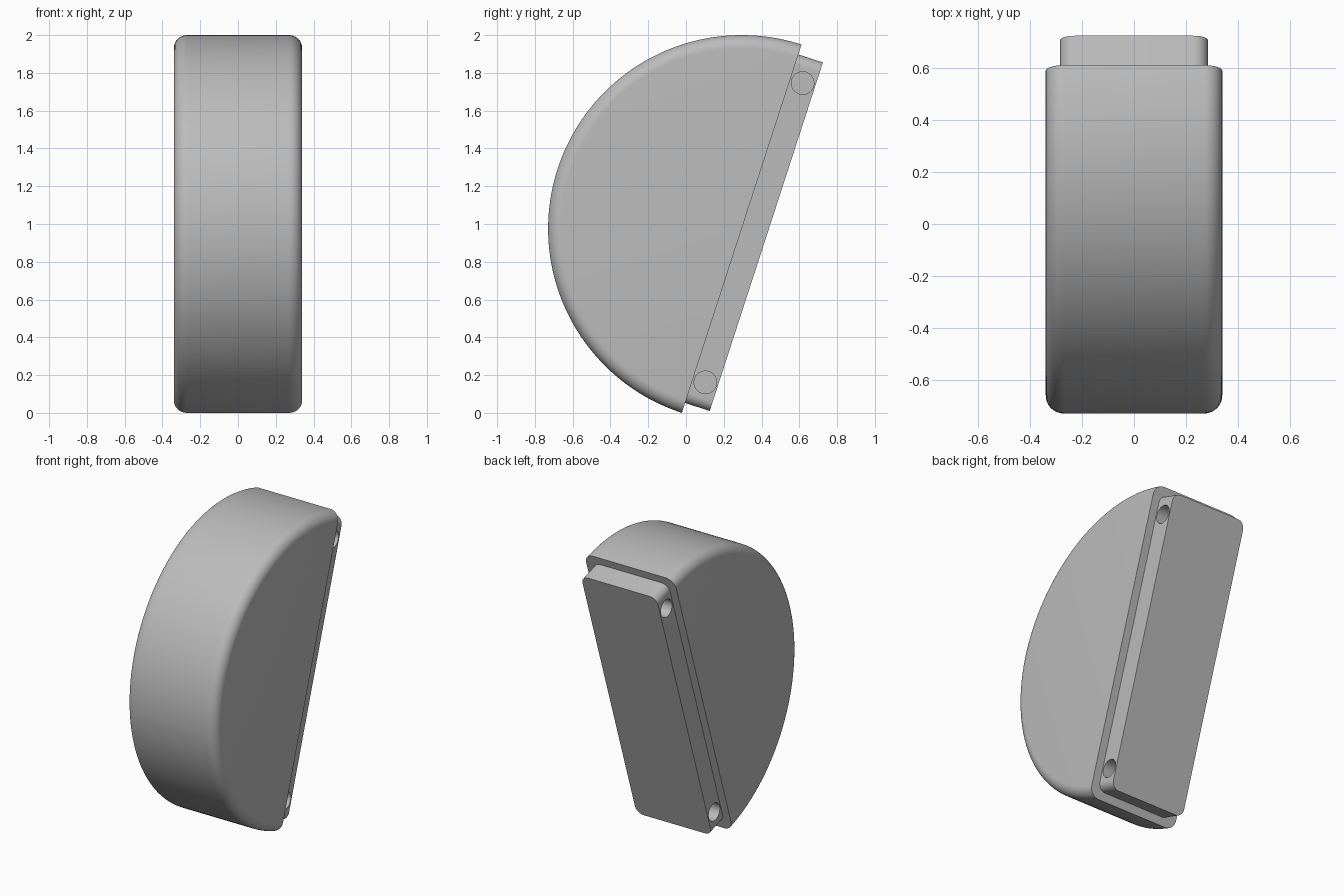
import bpy, bmesh, math
from mathutils import Matrix

if "Cube" in bpy.data.objects:
    bpy.data.objects.remove(bpy.data.objects["Cube"], do_unlink=True)

RADIUS, HALF_W, FILLET = 1.025, 0.34, 0.07
PLATE_W, PLATE_L, PLATE_T, PLATE_R = 0.285, 0.97, 0.137, 0.055
HOLE_R, HOLE_Z, HOLE_DEPTH = 0.06, 0.833, 0.1
PLACE = Matrix.Translation((0, 0.295, 0.975)) @ Matrix.Rotation(math.radians(-18), 4, 'X')

grey = bpy.data.materials.new("plain grey")
grey.use_nodes = True
grey.diffuse_color = (0.5, 0.5, 0.5, 1)
grey.node_tree.nodes["Principled BSDF"].inputs["Base Color"].default_value = (0.5, 0.5, 0.5, 1)


def corner(cx, cz, r, start, steps=10):
    """Points of a quarter arc."""
    return [(cx + r * math.cos(start + i * math.pi / 2 / steps),
             cz + r * math.sin(start + i * math.pi / 2 / steps)) for i in range(steps + 1)]


def make(name, bm):
    bmesh.ops.recalc_face_normals(bm, faces=bm.faces)
    mesh = bpy.data.meshes.new(name)
    bm.to_mesh(mesh)
    bm.free()
    mesh.materials.append(grey)
    ob = bpy.data.objects.new(name, mesh)
    bpy.context.collection.objects.link(ob)
    ob.matrix_world = PLACE
    return ob


def activate(ob):
    bpy.ops.object.select_all(action='DESELECT')
    ob.select_set(True)
    bpy.context.view_layer.objects.active = ob


# Half-round body: filleted section spun half a turn, flat back capped
bm = bmesh.new()
section = [(HALF_W, 0)]
section += corner(HALF_W - FILLET, RADIUS - FILLET, FILLET, 0)
section += corner(FILLET - HALF_W, RADIUS - FILLET, FILLET, math.pi / 2)
section += [(-HALF_W, 0)]
verts = [bm.verts.new((x, 0, z)) for x, z in section]
edges = [bm.edges.new(pair) for pair in zip(verts, verts[1:])]
bmesh.ops.spin(bm, geom=verts + edges, axis=(1, 0, 0), cent=(0, 0, 0),
               angle=math.pi, steps=96)
bmesh.ops.remove_doubles(bm, verts=bm.verts, dist=1e-5)
bmesh.ops.holes_fill(bm, edges=[e for e in bm.edges if e.is_boundary], sides=0)
body = make("half_round_body", bm)

# Rounded back plate
bm = bmesh.new()
outline = []
for i, (sx, sz) in enumerate([(1, 1), (-1, 1), (-1, -1), (1, -1)]):
    outline += corner(sx * (PLATE_W - PLATE_R), sz * (PLATE_L - PLATE_R),
                      PLATE_R, i * math.pi / 2)
face = bm.faces.new([bm.verts.new((x, -0.02, z)) for x, z in outline])
grown = bmesh.ops.extrude_face_region(bm, geom=[face])["geom"]
bmesh.ops.translate(bm, verts=[v for v in grown if isinstance(v, bmesh.types.BMVert)],
                    vec=(0, PLATE_T + 0.02, 0))
plate = make("back_plate", bm)

# Blind round holes in both sides of the plate
bm = bmesh.new()
for sx in (-1, 1):
    for sz in (-1, 1):
        spot = Matrix.Translation((sx * PLATE_W, PLATE_T / 2, sz * HOLE_Z))
        bmesh.ops.create_cone(bm, cap_ends=True, segments=40, radius1=HOLE_R, radius2=HOLE_R,
                              depth=HOLE_DEPTH * 2,
                              matrix=spot @ Matrix.Rotation(math.pi / 2, 4, 'Y'))
cutter = make("hole_cutter", bm)
cutter.hide_render = True
cut = plate.modifiers.new("holes", 'BOOLEAN')
cut.operation, cut.solver, cut.object = 'DIFFERENCE', 'EXACT', cutter
activate(plate)
bpy.ops.object.modifier_apply(modifier=cut.name)
bpy.data.objects.remove(cutter, do_unlink=True)

# Smooth curves, sharp edges
for ob in (body, plate):
    activate(ob)
    bpy.ops.object.shade_smooth_by_angle(angle=math.radians(30))
